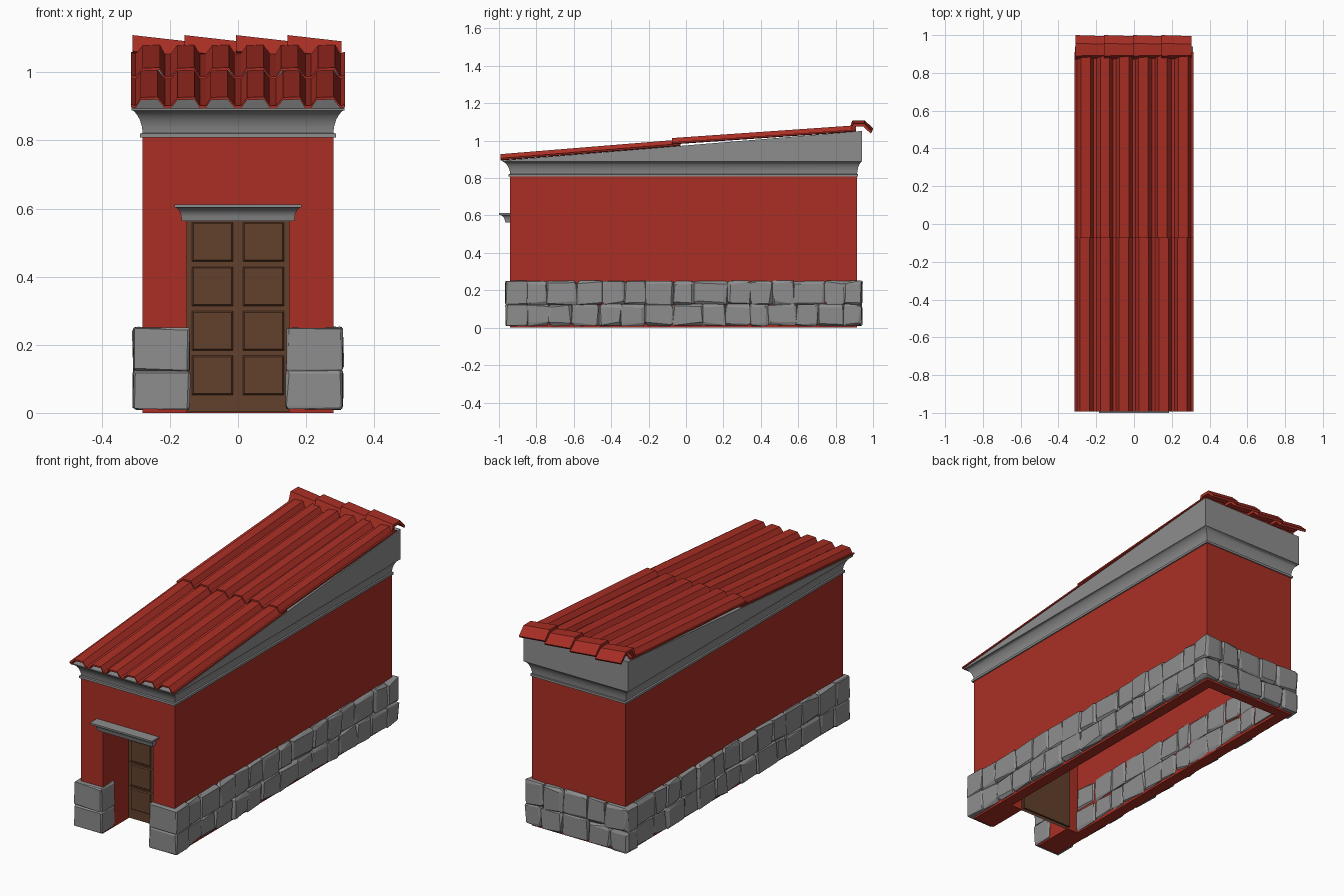
import bpy, bmesh, random
from mathutils import Vector

random.seed(4)
if "Cube" in bpy.data.objects:
    bpy.data.objects.remove(bpy.data.objects["Cube"], do_unlink=True)


def material(name, rgb):
    m = bpy.data.materials.new(name)
    m.use_nodes = True
    m.diffuse_color = (*rgb, 1)
    m.node_tree.nodes["Principled BSDF"].inputs["Base Color"].default_value = (*rgb, 1)
    return m


RED = material("brick red", (0.40, 0.028, 0.018))
GREY = material("stone grey", (0.27, 0.27, 0.27))
BROWN = material("door brown", (0.125, 0.052, 0.025))


def finish(name, bm, mat, smooth=False):
    bmesh.ops.recalc_face_normals(bm, faces=bm.faces[:])
    mesh = bpy.data.meshes.new(name)
    bm.to_mesh(mesh)
    bm.free()
    mesh.materials.append(mat)
    obj = bpy.data.objects.new(name, mesh)
    bpy.context.collection.objects.link(obj)
    if smooth:
        bpy.ops.object.select_all(action="DESELECT")
        obj.select_set(True)
        bpy.context.view_layer.objects.active = obj
        bpy.ops.object.shade_smooth_by_angle(angle=0.6)
    return obj


def loft(name, sections, mat, smooth=False):
    """Skin a list of closed sections and cap both ends."""
    bm = bmesh.new()
    rings = [[bm.verts.new(p) for p in s] for s in sections]
    for a, b in zip(rings, rings[1:]):
        for i in range(len(a)):
            j = (i + 1) % len(a)
            bm.faces.new((a[i], a[j], b[j], b[i]))
    bm.faces.new(rings[0])
    bm.faces.new(rings[-1])
    return finish(name, bm, mat, smooth)


def rect(x, y0, y1, z0, z1=None):
    z1 = z0 if z1 is None else z1
    return [(-x, y0, z0), (x, y0, z0), (x, y1, z1), (-x, y1, z1)]


# Hollow walls with a deep doorway
walls = loft("walls", [rect(0.28, -0.94, 0.915, 0), rect(0.28, -0.94, 0.915, 0.815)], RED)
cutters = [
    loft("room_cutter", [rect(0.22, -0.71, 0.86, -0.1), rect(0.22, -0.71, 0.86, 0.8)], RED),
    loft("doorway_cutter", [rect(0.15, -1.1, -0.65, -0.1), rect(0.15, -1.1, -0.65, 0.567)], RED),
]
bpy.context.view_layer.objects.active = walls
for cutter in cutters:
    cutter.hide_render = True
    mod = walls.modifiers.new("cut", "BOOLEAN")
    mod.operation = "DIFFERENCE"
    mod.solver = "EXACT"
    mod.object = cutter
    bpy.ops.object.modifier_apply(modifier=mod.name)
    bpy.data.objects.remove(cutter, do_unlink=True)

# Cornice moulding that rises into the sloped gable band
COVE = [(0.007, 0.808), (0.007, 0.82), (0, 0.822), (0.002, 0.84), (0.008, 0.86),
        (0.016, 0.875), (0.026, 0.886), (0.032, 0.888)]
rings = [rect(0.28 + o, -0.94 - 1.3 * o, 0.915 + 0.8 * o, z) for o, z in COVE]
rings.append(rect(0.312, -0.982, 0.941, 0.894, 1.052))
loft("cornice", rings, GREY, True)

# Moulded shelf over the door
SHELF = [(0.165, 0.563), (0.167, 0.577), (0.169, 0.587), (0.175, 0.597),
         (0.181, 0.602), (0.186, 0.603), (0.186, 0.612)]
loft("door_hood", [rect(x, -0.966 - 1.6 * (x - 0.165), -0.935, z) for x, z in SHELF], GREY, True)

# Panelled door at the back of the recess
bm = bmesh.new()
xs = [-0.152, -0.135, -0.015, 0.015, 0.135, 0.152]
zs = [0.003]
for i in range(4):
    zs += [0.053 + 0.1305 * i, 0.168 + 0.1305 * i]
zs.append(0.568)
grid = [[bm.verts.new((x, -0.72, z)) for x in xs] for z in zs]
panels = []
for r in range(len(zs) - 1):
    for c in range(len(xs) - 1):
        f = bm.faces.new((grid[r][c], grid[r][c + 1], grid[r + 1][c + 1], grid[r + 1][c]))
        if r % 2 and c % 2:
            panels.append(f)
bmesh.ops.inset_individual(bm, faces=panels, thickness=0.007, depth=-0.012)
bmesh.ops.inset_individual(bm, faces=panels, thickness=0.006, depth=0.006)
finish("door", bm, BROWN)
loft("door_back", [rect(0.152, -0.7, -0.69, 0.003), rect(0.152, -0.7, -0.69, 0.568)], BROWN)
# Thin seams between the door panels
for i in range(1, 4):
    z = 0.0455 + 0.1305 * i
    loft("door_rail", [rect(0.15, -0.724, -0.72, z - 0.002), rect(0.15, -0.724, -0.72, z + 0.002)], BROWN)
loft("door_stile", [rect(0.002, -0.724, -0.72, 0.05), rect(0.002, -0.724, -0.72, 0.565)], BROWN)


def add_stone(bm, lo, hi, chip=0.024):
    """Convex block with randomly chipped corners."""
    lo, hi = Vector(lo), Vector(hi)
    verts = []
    for k in range(8):
        for axis in range(3):
            p = []
            for i in range(3):
                cut = random.uniform(0, 0.005) if i == axis else random.uniform(0.004, chip)
                p.append(hi[i] - cut if k >> i & 1 else lo[i] + cut)
            verts.append(bm.verts.new(p))
    out = bmesh.ops.convex_hull(bm, input=verts)
    loose = [v for v in out["geom_interior"] if isinstance(v, bmesh.types.BMVert)]
    bmesh.ops.delete(bm, geom=loose, context="VERTS")


def cuts(start, end, count):
    step = (end - start) / count
    inner = [start + step * (i + random.uniform(-0.22, 0.22)) for i in range(1, count)]
    return [start] + inner + [end]


def stone_object(name, boxes, chip=0.024):
    bm = bmesh.new()
    for lo, hi in boxes:
        add_stone(bm, lo, hi, chip)
    bmesh.ops.dissolve_limit(bm, angle_limit=0.12, verts=bm.verts[:], edges=bm.edges[:])
    finish(name, bm, GREY)


# Two courses of rough stone around the base
COURSES = [(0.008, 0.128), (0.12, 0.253)]
for side, label in ((1, "left"), (-1, "right")):
    boxes, piers = [], []
    for z0, z1 in COURSES:
        ys = cuts(-0.85, 0.85, 13)
        for a, b in zip(ys, ys[1:]):
            out = random.uniform(0.298, 0.309)
            x0, x1 = sorted((side * 0.21, side * out))
            boxes.append(((x0, a - 0.005, z0), (x1, b + 0.005, z1)))
        x0, x1 = sorted((side * 0.138, side * 0.309))
        piers.append(((x0, -0.967, z0), (x1, -0.845, z1)))
    stone_object(label + "_base_stones", boxes)
    stone_object(label + "_front_pier", piers, 0.014)
boxes = []
for z0, z1 in COURSES:
    xs = cuts(-0.309, 0.309, 5)
    for a, b in zip(xs, xs[1:]):
        boxes.append(((a - 0.003, 0.84, z0), (b + 0.003, random.uniform(0.938, 0.947), z1)))
stone_object("back_base_stones", boxes)


# Two overlapping ribbed roof sheets
def roof_sheet(name, y0, z0, y1, z1):
    top = []
    for i in range(6):
        c = -0.2575 + 0.103 * i
        j = random.uniform(-0.004, 0.004)
        top += [(c - 0.043, 0.0), (c - 0.025 + j, 0.024), (c + 0.025 + j, 0.026), (c + 0.043, 0.0)]
    top = [(-0.314, 0.004)] + top + [(0.314, 0.004)]
    outline = top + [(x, h - 0.008) for x, h in reversed(top)]
    loft(name, [[(x, y, z + h) for x, h in outline] for y, z in ((y0, z0), (y1, z1))], RED)


roof_sheet("lower_roof_sheet", -0.992, 0.902, -0.03, 0.98)
roof_sheet("upper_roof_sheet", -0.075, 0.988, 0.91, 1.056)

# Row of tilted ridge caps
CAP = [(0.872, 1.062), (0.89, 1.109), (0.955, 1.109), (1.0, 1.066),
       (0.992, 1.056), (0.95, 1.093), (0.902, 1.093), (0.884, 1.055)]
for i in range(4):
    x = -0.309 + 0.1515 * i
    loft("ridge_cap", [[(x, y, z) for y, z in CAP],
                       [(x + 0.158, 0.935 + (y - 0.935) * 0.92, z - 0.018) for y, z in CAP]], RED)
